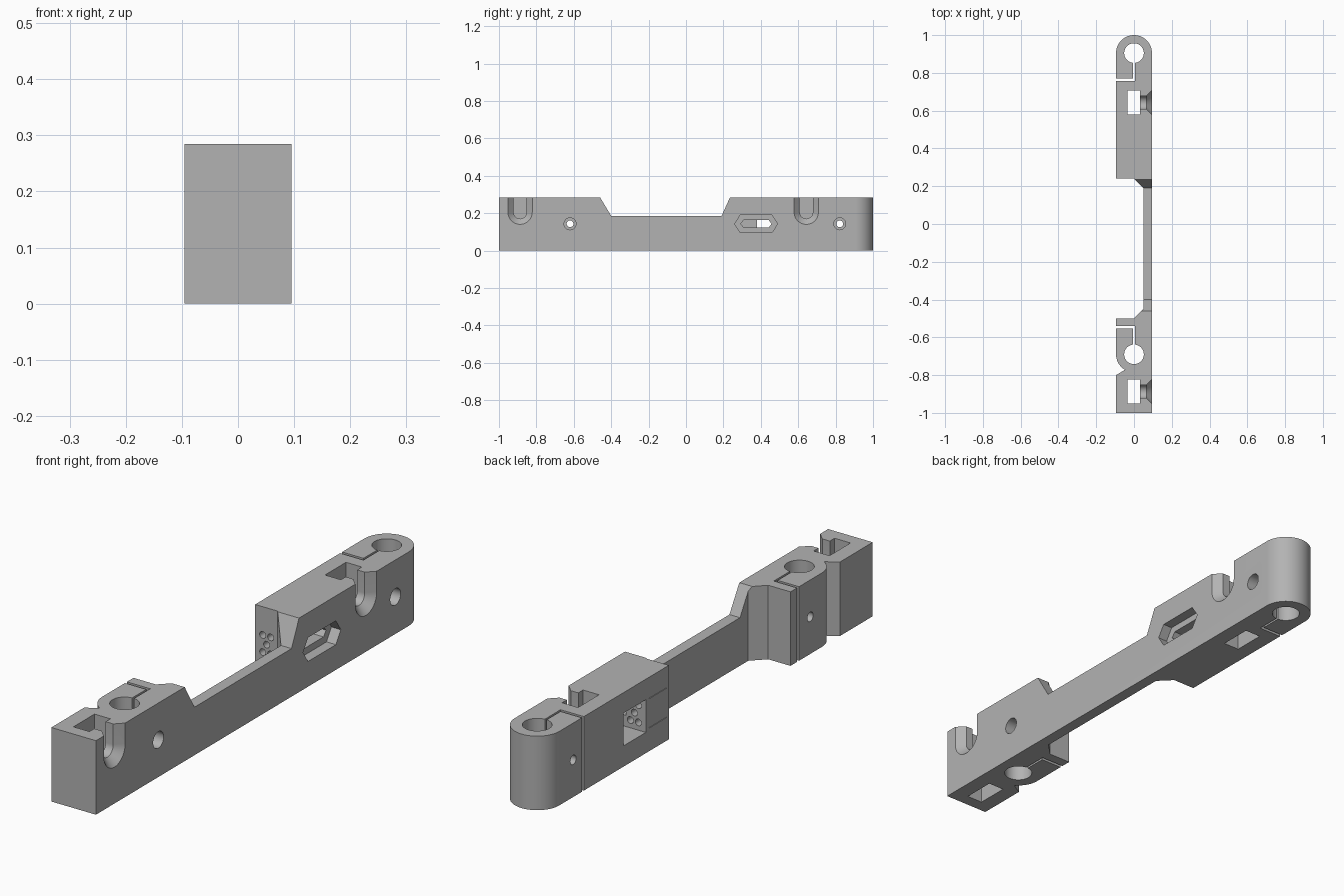
import bpy, bmesh
from math import sin, cos, pi

cube = bpy.data.objects.get("Cube")
if cube:
    bpy.data.objects.remove(cube, do_unlink=True)

HALF, HEIGHT, MID = 0.095, 0.285, 0.143

grey = bpy.data.materials.new("plain grey")
grey.use_nodes = True
grey.diffuse_color = (0.45, 0.45, 0.45, 1)
grey.node_tree.nodes["Principled BSDF"].inputs["Base Color"].default_value = (0.45, 0.45, 0.45, 1)


def arc(cx, cy, r, start, end, n):
    return [(cx + r * cos(start + (end - start) * i / n),
             cy + r * sin(start + (end - start) * i / n)) for i in range(n + 1)]


def circle(cx, cy, r, n=40):
    return arc(cx, cy, r, 0, 2 * pi, n)[:-1]


def rect(a0, a1, b0, b1):
    return [(a0, b0), (a1, b0), (a1, b1), (a0, b1)]


def loft(name, axis, layers):
    """Closed solid through 2D outlines placed at given distances along an axis."""
    place = {"x": lambda a, b, d: (d, a, b),
             "y": lambda a, b, d: (a, d, b),
             "z": lambda a, b, d: (a, b, d)}[axis]
    bm = bmesh.new()
    rings = [[bm.verts.new(place(a, b, d)) for a, b in pts] for d, pts in layers]
    n = len(rings[0])
    for low, high in zip(rings, rings[1:]):
        for i in range(n):
            j = (i + 1) % n
            bm.faces.new((low[i], low[j], high[j], high[i]))
    bm.faces.new(rings[0][::-1])
    bm.faces.new(rings[-1])
    bmesh.ops.recalc_face_normals(bm, faces=bm.faces)
    mesh = bpy.data.meshes.new(name)
    bm.to_mesh(mesh)
    bm.free()
    obj = bpy.data.objects.new(name, mesh)
    bpy.context.collection.objects.link(obj)
    mesh.materials.append(grey)
    return obj


def prism(name, axis, pts, lo, hi):
    return loft(name, axis, [(lo, pts), (hi, pts)])


# Bracket body, extruded from its plan outline
plan = [(HALF, -1), (HALF, 0.905)]
plan += arc(0, 0.905, HALF, 0, pi, 40)[1:]
plan += [(-HALF, 0.24), (0, 0.24), (0.05, 0.19), (0.05, -0.45), (0, -0.5), (-HALF, -0.5)]
plan += arc(0, -0.69, HALF, pi, pi * 1.33, 14)
plan += [(-HALF, -0.8), (-HALF, -1)]
body = prism("clamp_bracket", "z", plan, 0, HEIGHT)

cutters = []


def cut(*args):
    cutters.append(prism(*args))


# Lowered middle web with sloping ends
cut("web_recess", "x", [(-0.40, 0.185), (0.19, 0.185), (0.24, 0.295), (-0.466, 0.295)], -0.2, 0.2)

# Two clamps: rod bore, split slit, clamp screw, nut pocket and screw-head channel
for tag, bore_y, side, slit_y, screw_y, pocket_y in (
        ("front", -0.69, 1, -0.546, -0.62, -0.887),
        ("rear", 0.905, -1, 0.763, 0.822, 0.643)):
    cut(tag + "_rod_bore", "z", circle(0, bore_y, 0.052), -0.1, 0.4)
    cut(tag + "_long_slit", "z", rect(-0.004, 0.004, *sorted((slit_y, bore_y))), -0.1, 0.4)
    cut(tag + "_cross_slit", "z", rect(-0.2, 0.0045, slit_y - 0.006, slit_y + 0.006), -0.1, 0.4)
    cut(tag + "_screw_hole", "x", circle(screw_y, MID, 0.018, 24), -0.2, 0.2)
    cut(tag + "_screw_head_hole", "x", circle(screw_y, MID, 0.032, 28), 0.05, 0.2)
    cut(tag + "_pocket", "z", rect(-0.035, 0.033, pocket_y - 0.064, pocket_y + 0.064), -0.1, 0.4)

    def u_shape(r):
        return ([(pocket_y - r, 0.3)] + arc(pocket_y, 0.205, r, pi, 2 * pi, 20)
                + [(pocket_y + r, 0.3)])
    cutters.append(loft(tag + "_flared_channel", "x",
                        [(0.0, u_shape(0.035)), (0.065, u_shape(0.035)), (0.105, u_shape(0.075))]))


# Six-sided window and the smaller slot inside it
def long_hex(half_len, half_height, tip):
    c = 0.375
    return [(c - half_len, MID), (c - half_len + tip, MID - half_height),
            (c + half_len - tip, MID - half_height), (c + half_len, MID),
            (c + half_len - tip, MID + half_height), (c - half_len + tip, MID + half_height)]


cut("window_recess", "x", long_hex(0.115, 0.046, 0.03), 0.055, 0.2)
cut("window_slot", "x", long_hex(0.082, 0.02, 0.015), -0.01, 0.2)

# Side pocket with five wire holes and fine slits beside them
cut("wire_pocket", "x", rect(0.38, 0.515, 0.08, 0.206), -0.2, 0.0)
for dx, dz in ((0, 0), (-1, -1), (-1, 1), (1, -1), (1, 1)):
    cut("wire_hole", "y", circle(-0.046 + 0.017 * dx, MID + 0.033 * dz, 0.013, 20), 0.2, 0.4)
for z in (0.09, 0.203):
    cut("fine_slit", "x", rect(0.255, 0.36, z - 0.001, z + 0.001), -0.2, -0.085)

# Carve the body and drop the cutters
bpy.context.view_layer.objects.active = body
for c in cutters:
    mod = body.modifiers.new(c.name, "BOOLEAN")
    mod.operation, mod.solver, mod.object = "DIFFERENCE", "EXACT", c
    bpy.ops.object.modifier_apply(modifier=mod.name)
    bpy.data.objects.remove(c, do_unlink=True)

bpy.ops.object.select_all(action="DESELECT")
body.select_set(True)
bpy.ops.object.shade_smooth_by_angle(angle=pi / 7)
